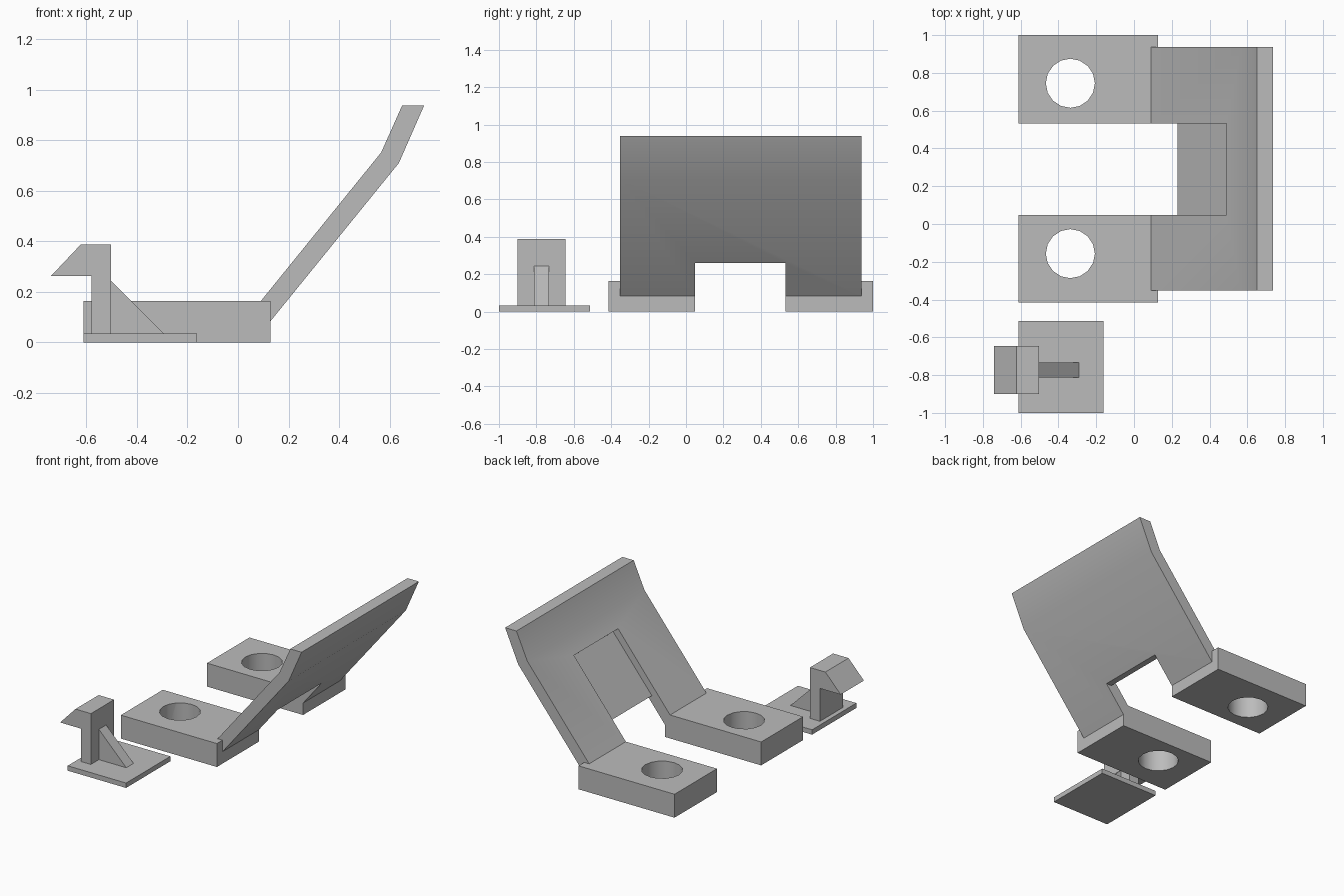
import bpy
import bmesh
import math

default = bpy.data.objects.get("Cube")
if default:
    bpy.data.objects.remove(default, do_unlink=True)

grey = bpy.data.materials.new("plain grey")
grey.use_nodes = True
grey.diffuse_color = (0.5, 0.5, 0.5, 1)
grey.node_tree.nodes["Principled BSDF"].inputs["Base Color"].default_value = (0.5, 0.5, 0.5, 1)


def add_object(name, bm):
    bmesh.ops.recalc_face_normals(bm, faces=bm.faces)
    mesh = bpy.data.meshes.new(name)
    bm.to_mesh(mesh)
    bm.free()
    obj = bpy.data.objects.new(name, mesh)
    obj.data.materials.append(grey)
    bpy.context.collection.objects.link(obj)
    return obj


def extrude_profile(name, points, y0, y1):
    """Solid from an x-z outline, drawn out from y0 to y1."""
    bm = bmesh.new()
    face = bm.faces.new([bm.verts.new((x, y0, z)) for x, z in points])
    moved = bmesh.ops.extrude_face_region(bm, geom=[face])["geom"]
    verts = [v for v in moved if isinstance(v, bmesh.types.BMVert)]
    bmesh.ops.translate(bm, verts=verts, vec=(0, y1 - y0, 0))
    # the starting face is kept by the extrusion and closes the solid
    if not face.is_valid or len(bm.faces) < len(points) + 2:
        bmesh.ops.holes_fill(bm, edges=bm.edges)
    return add_object(name, bm)


def box(name, x0, x1, y0, y1, z0, z1):
    return extrude_profile(name, [(x0, z0), (x1, z0), (x1, z1), (x0, z1)], y0, y1)


def activate(obj):
    bpy.ops.object.select_all(action="DESELECT")
    obj.select_set(True)
    bpy.context.view_layer.objects.active = obj


def cut(obj, cutter):
    cutter.hide_render = True
    mod = obj.modifiers.new("cut", "BOOLEAN")
    mod.operation = "DIFFERENCE"
    mod.solver = "EXACT"
    mod.object = cutter
    activate(obj)
    bpy.ops.object.modifier_apply(modifier=mod.name)
    bpy.data.objects.remove(cutter, do_unlink=True)


def smooth(obj):
    activate(obj)
    bpy.ops.object.shade_smooth_by_angle(angle=math.radians(30))


# Two mounting feet, each with a round bolt hole
GAP = (0.047, 0.533)
for name, y0, y1, hole_y in (("right_foot", -0.415, GAP[0], -0.157),
                             ("left_foot", GAP[1], 1.0, 0.745)):
    foot = box(name, -0.612, 0.128, y0, y1, 0, 0.163)
    bm = bmesh.new()
    bmesh.ops.create_cone(bm, cap_ends=True, segments=16, radius1=0.13, radius2=0.13, depth=1)
    bmesh.ops.translate(bm, verts=bm.verts, vec=(-0.337, hole_y, 0))
    cut(foot, add_object("hole_cutter", bm))
    smooth(foot)

# Sloping back plate with a slight bend near its top
plate = extrude_profile("sloping_plate", [
    (0.09, 0.163), (0.128, 0.083), (0.637, 0.71),
    (0.737, 0.938), (0.65, 0.938), (0.567, 0.752)], -0.353, 0.937)

# Opening between the feet, continuing as a shallow recess in the upper side
cut(plate, extrude_profile("recess_cutter", [
    (-0.05, 0), (0.45, 0), (0.45, 0.26), (0.23, 0.26), (0.528, 0.626),
    (0.49, 0.657), (0.335, 0.783), (-0.05, 0.4)], *GAP))
smooth(plate)

# Separate hook: flat base, post with a beak, triangular brace
box("hook_base", -0.612, -0.162, -1.0, -0.513, 0, 0.034)
extrude_profile("hook_post", [
    (-0.58, 0.034), (-0.503, 0.034), (-0.503, 0.388),
    (-0.622, 0.388), (-0.74, 0.263), (-0.58, 0.263)], -0.9, -0.645)
extrude_profile("hook_brace", [
    (-0.503, 0.034), (-0.292, 0.034), (-0.503, 0.245)], -0.812, -0.732)
